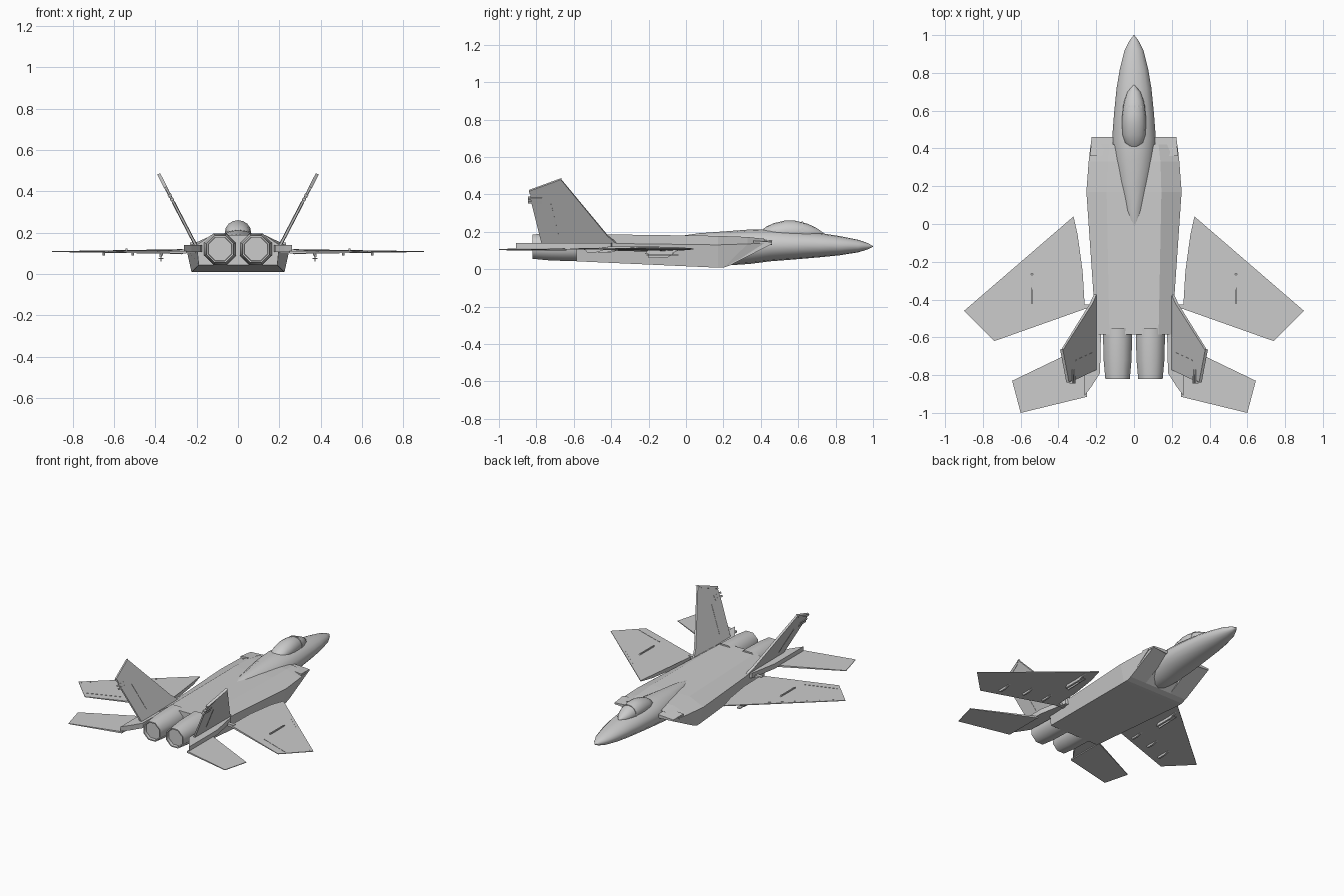
import bpy, bmesh, math
from mathutils import Vector


def finish(name, bm, mirror=False, smooth=None):
    bmesh.ops.remove_doubles(bm, verts=bm.verts, dist=1e-5)
    bmesh.ops.recalc_face_normals(bm, faces=bm.faces)
    me = bpy.data.meshes.new(name)
    bm.to_mesh(me)
    bm.free()
    ob = bpy.data.objects.new(name, me)
    bpy.context.collection.objects.link(ob)
    if mirror:
        mod = ob.modifiers.new("mirror", 'MIRROR')
        mod.use_mirror_merge = False
    if smooth:
        bpy.ops.object.select_all(action='DESELECT')
        bpy.context.view_layer.objects.active = ob
        ob.select_set(True)
        bpy.ops.object.shade_smooth_by_angle(angle=math.radians(smooth))
    return ob


def skin(name, rings, mirror=False, smooth=None):
    """Bridge a list of equal-length point rings and cap both ends."""
    bm = bmesh.new()
    vs = [[bm.verts.new(p) for p in r] for r in rings]
    n = len(vs[0])
    for a, b in zip(vs, vs[1:]):
        for i in range(n):
            j = (i + 1) % n
            bm.faces.new((a[i], a[j], b[j], b[i]))
    bm.faces.new(vs[0])
    bm.faces.new(vs[-1])
    return finish(name, bm, mirror, smooth)


def tube(name, stations, sides=16, cx=0, turn=0, **kw):
    """Loft ellipses; each station is y, half width, bottom z, top z."""
    rings = []
    for y, w, z0, z1 in stations:
        ring = []
        for i in range(sides):
            a = 2 * math.pi * (i + turn) / sides
            ring.append((cx + w * math.cos(a), y,
                         (z0 + z1) / 2 + (z1 - z0) / 2 * math.sin(a)))
        rings.append(ring)
    return skin(name, rings, **kw)


def slab(name, pts, half, normal=(0, 0, 1), mirror=True):
    """Plate through pts, with its own half thickness at each corner."""
    n = Vector(normal).normalized()
    return skin(name, [[Vector(p) + n * t * s for p, t in zip(pts, half)]
                       for s in (-1, 1)], mirror)


# Main body with slanted intake fronts
def body_ring(top, mid, bot):
    right = [top, mid, bot]
    return right + [(-x, y, z) for x, y, z in reversed(right)]


skin("main_body", [
    body_ring((.13, -.585, .188), (.20, -.585, .14), (.19, -.585, .042)),
    body_ring((.145, .17, .178), (.252, .17, .13), (.225, .17, .008)),
    body_ring((.14, .33, .172), (.24, .33, .135), (.225, .20, .008)),
    body_ring((.13, .42, .162), (.23, .42, .140), (.222, .235, .02)),
])

# Intake upper lips
slab("intake_lip", [(.11, .36, .145), (.232, .36, .142), (.225, .46, .14), (.11, .46, .14)],
     [.017, .01, .005, .012])
skin("intake_ramp", [[(x, .235, .02), (x, .46, .135), (x, .40, .15), (x, .2, .1)]
                     for x in (.10, .224)], mirror=True)

# Nose and forward fuselage running into the spine
tube("forward_fuselage", [
    (1.0, .002, .12, .124), (.97, .024, .105, .14), (.92, .05, .09, .157),
    (.82, .075, .074, .177), (.72, .092, .064, .193), (.58, .106, .052, .206),
    (.45, .116, .042, .214), (.34, .11, .028, .212), (.22, .092, .02, .203),
    (.07, .065, .04, .192), (-.03, .02, .06, .178)], smooth=35)

# Canopy and its frame
tube("canopy", [
    (.735, .004, .185, .194), (.70, .034, .165, .219), (.65, .052, .15, .243),
    (.58, .062, .14, .260), (.53, .064, .14, .260), (.47, .06, .15, .246),
    (.43, .05, .16, .228), (.41, .03, .17, .213)], smooth=40)
tube("canopy_frame", [(.627, .0575, .145, .2535), (.617, .0595, .144, .2555)])

# Eight-sided engine nozzles with a recessed end
tube("engine_nozzle", [
    (-.55, .083, .037, .203), (-.60, .083, .037, .203), (-.72, .08, .04, .2),
    (-.82, .07, .05, .19), (-.82, .062, .058, .182), (-.80, .06, .06, .18)],
    sides=8, cx=.087, turn=.5, mirror=True, smooth=50)

# Tail booms beside the engines
slab("tail_boom", [(.17, -.38, .123), (.225, -.40, .123), (.262, -.60, .123),
                   (.262, -.91, .123), (.225, -.86, .123), (.18, -.79, .123)],
     [.017] * 6)

# Wings, separate from the body, with a short root link
wing = [(.32, .04), (.90, -.46), (.74, -.62), (.26, -.45), (.272, -.25), (.298, -.06)]
slab("wing", [(x, y, .108) for x, y in wing], [.003, .002, .002, .007, .013, .011])
slab("wing_link", [(.19, -.425, .11), (.28, -.425, .11), (.28, -.45, .11), (.19, -.45, .11)],
     [.009] * 4)

# Wing fence, control surface seam and leading edge seam
slab("wing_fence", [(.54, -.26, .114), (.54, -.42, .114), (.54, -.42, .122), (.54, -.27, .122)],
     [.004] * 4, (1, 0, 0))
slab("aileron_seam", [(.55, -.495, .112), (.76, -.57, .11), (.76, -.574, .11), (.55, -.499, .112)],
     [.002] * 4)
slab("leading_edge_seam", [(.50, -.135, .111), (.88, -.462, .109), (.876, -.465, .109),
                           (.496, -.138, .111)], [.002] * 4)

# Under-wing pylon with a rail and small flap fairings
slab("pylon", [(.373, -.03, .105), (.373, -.20, .105), (.373, -.22, .082), (.373, -.08, .082)],
     [.006] * 4, (1, 0, 0))
slab("pylon_rail", [(.361, -.04, .075), (.385, -.04, .075), (.385, -.21, .075),
                    (.361, -.21, .075)], [.003] * 4)
slab("pylon_keel", [(.373, -.06, .085), (.373, -.20, .085), (.373, -.20, .06), (.373, -.10, .062)],
     [.003] * 4, (1, 0, 0))
for i, (x, y) in enumerate([(.37, -.40), (.51, -.42), (.65, -.48)]):
    slab(f"flap_fairing_{i + 1}", [(x, y + .05, .105), (x, y - .06, .105),
                                   (x, y - .05, .09), (x, y, .09)], [.006] * 4, (1, 0, 0))

# Horizontal tail planes
slab("tail_plane", [(.25, -.64, .105), (.645, -.83, .105), (.60, -1.0, .105), (.25, -.915, .105)],
     [.006, .002, .002, .006])


# Canted twin fins; x follows height
def lean(y, z):
    return (.20 + (z - .13) * .52, y, z)


FIN_NORMAL = (1, 0, -.52)
slab("tail_fin", [lean(-.36, .13), lean(-.42, .18), lean(-.67, .482), lean(-.835, .42),
                  lean(-.825, .35), lean(-.77, .13)],
     [.008, .008, .006, .005, .005, .006], FIN_NORMAL)
slab("fin_tip_cap", [lean(-.665, .484), lean(-.69, .46), lean(-.835, .405), lean(-.84, .42)],
     [.008] * 4, FIN_NORMAL)
slab("rudder_seam", [lean(-.72, .35), lean(-.725, .35), lean(-.685, .18), lean(-.68, .18)],
     [.008] * 4, FIN_NORMAL)
# Small fin trailing-edge pods
for i, z in enumerate((.365, .385)):
    slab(f"fin_pod_{i + 1}", [lean(-.77, z), lean(-.845, z), lean(-.845, z - .01),
                              lean(-.77, z - .01)], [.009] * 4, FIN_NORMAL)
